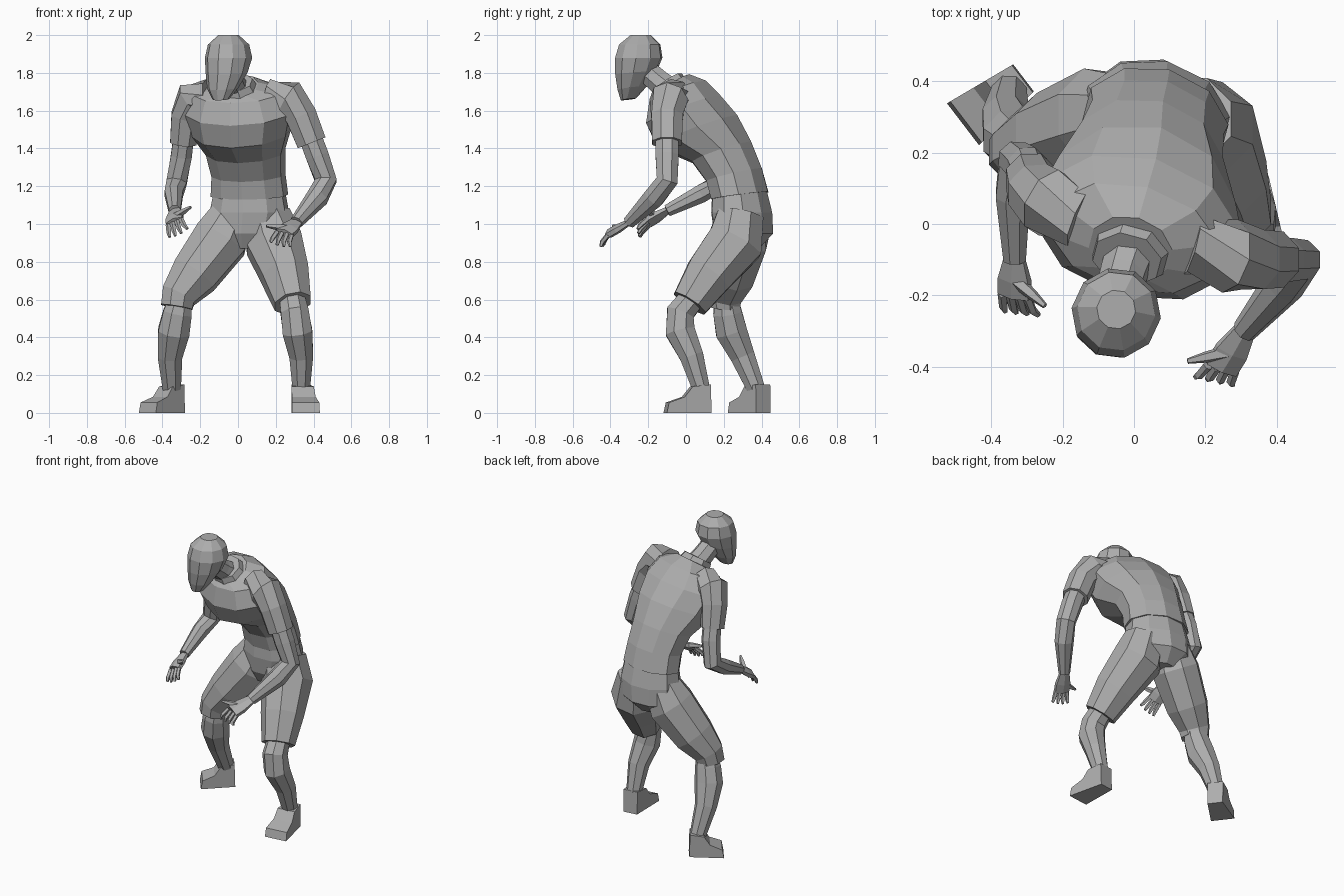
import bpy, bmesh, math
from mathutils import Vector, Matrix

if "Cube" in bpy.data.objects:
    bpy.data.objects.remove(bpy.data.objects["Cube"], do_unlink=True)

grey = bpy.data.materials.new("plain_grey")
grey.use_nodes = True
COLOUR = (0.42, 0.42, 0.42, 1)
grey.diffuse_color = COLOUR
grey.node_tree.nodes["Principled BSDF"].inputs["Base Color"].default_value = COLOUR


def finish(name, bm):
    bmesh.ops.recalc_face_normals(bm, faces=bm.faces)
    mesh = bpy.data.meshes.new(name)
    bm.to_mesh(mesh)
    bm.free()
    mesh.materials.append(grey)
    obj = bpy.data.objects.new(name, mesh)
    bpy.context.collection.objects.link(obj)
    return obj


def loft(name, rings, sides):
    """Skin a list of (matrix, half width, half depth) rings."""
    bm = bmesh.new()
    loops = []
    for mat, w, d in rings:
        angles = [math.tau * (i + 0.5) / sides for i in range(sides)]
        loops.append([bm.verts.new(mat @ Vector((w * math.cos(a), d * math.sin(a), 0)))
                      for a in angles])
    for a, b in zip(loops, loops[1:]):
        for i in range(sides):
            j = (i + 1) % sides
            bm.faces.new((a[i], a[j], b[j], b[i]))
    bm.faces.new(loops[0])
    bm.faces.new(loops[-1])
    return finish(name, bm)


def body(name, rows, yaw, sides=10):
    """Rows: x, y, z, half width, half depth, forward pitch."""
    rings = []
    for x, y, z, w, d, pitch in rows:
        mat = (Matrix.Translation((x, y, z)) @ Matrix.Rotation(math.radians(yaw), 4, 'Z')
               @ Matrix.Rotation(math.radians(pitch), 4, 'X'))
        rings.append((mat, w, d))
    return loft(name, rings, sides)


def limb(name, rows, sides=8, flat=1.0, side_axis=(1, 0, 0)):
    """Tube along x, y, z points with a radius at each; flat squashes its depth."""
    pts = [Vector(r[:3]) for r in rows]
    rings = []
    for i, p in enumerate(pts):
        t = (pts[min(i + 1, len(pts) - 1)] - pts[max(i - 1, 0)]).normalized()
        u = Vector(side_axis)
        u = (u - t * u.dot(t)).normalized()
        v = t.cross(u)
        mat = Matrix((u, v, t)).transposed().to_4x4()
        mat.translation = p
        rings.append((mat, rows[i][3], rows[i][3] * flat))
    return loft(name, rings, sides)


# torso in a shirt, leaning forward
body("shirt", [
    (.06, .285, 1.15, .21, .155, 8), (.055, .255, 1.26, .20, .155, 14),
    (.04, .19, 1.38, .215, .17, 20), (.02, .06, 1.49, .27, .235, 22),
    (.01, -.01, 1.60, .30, .215, 22), (0, -.04, 1.70, .25, .16, 22),
    (-.01, -.07, 1.73, .12, .11, 35)], -15)
body("collar", [(0, -.07, 1.69, .12, .11, 35), (-.02, -.10, 1.75, .10, .09, 35)], -15, 8)

# head and neck
limb("neck", [(0, -.05, 1.68, .075), (-.03, -.14, 1.75, .068), (-.05, -.21, 1.81, .065)])
body("head", [
    (-.09, -.305, 1.66, .045, .04, 8), (-.08, -.285, 1.72, .085, .078, 8),
    (-.06, -.265, 1.80, .112, .112, 5), (-.05, -.25, 1.88, .126, .128, 0),
    (-.05, -.245, 1.95, .11, .112, 0), (-.05, -.24, 2.0, .055, .055, 0)], -25)

# shorts: hips and two legs
body("shorts_hips", [
    (.06, .28, 1.19, .19, .145, 6), (.06, .295, 1.06, .215, .165, 0),
    (.05, .305, .95, .20, .16, 0), (.04, .29, .87, .09, .10, 0)], -12)
limb("left_shorts_leg", [
    (.155, .29, 1.05, .13), (.19, .26, .90, .16), (.25, .12, .73, .135), (.29, .02, .58, .105)])
limb("right_shorts_leg", [
    (-.03, .31, 1.05, .12), (-.09, .29, .92, .155), (-.23, .24, .73, .135),
    (-.315, .205, .62, .10), (-.325, .20, .56, .09)])

# shins
limb("left_shin", [
    (.28, .05, .63, .07), (.30, -.03, .53, .08), (.315, -.03, .43, .085),
    (.335, .03, .30, .068), (.335, .08, .13, .05)])
limb("right_shin", [
    (-.30, .21, .63, .06), (-.32, .22, .53, .082), (-.34, .24, .43, .09),
    (-.36, .30, .30, .07), (-.35, .37, .13, .052)])


def foot(name, heel, toe):
    """Extrude a shoe side profile between heel and toe points."""
    heel, toe = Vector((*heel, 0)), Vector((*toe, 0))
    along = toe - heel
    side = along.cross(Vector((0, 0, 1))).normalized()
    profile = [(0, .01), (.02, .16), (.42, .15), (.6, .095), (.95, .065), (1, .01)]
    bm = bmesh.new()
    rows = []
    for s in (-1, 1):
        rows.append([bm.verts.new(heel + along * t + side * s * (.048 + .026 * t)
                                  + Vector((0, 0, max(z - .01, 0)))) for t, z in profile])
    for i in range(len(profile)):
        j = (i + 1) % len(profile)
        bm.faces.new((rows[0][i], rows[0][j], rows[1][j], rows[1][i]))
    for row in rows:
        bm.faces.new(row)
    finish(name, bm)


foot("left_foot", (.33, .13), (.36, -.11))
foot("right_foot", (-.31, .41), (-.48, .28))

# arms: sleeves and bare arms
limb("left_sleeve", [
    (.16, -.06, 1.68, .09), (.27, -.09, 1.66, .105), (.335, -.10, 1.57, .09), (.39, -.10, 1.43, .085)])
limb("left_arm", [
    (.36, -.10, 1.52, .065), (.42, -.10, 1.36, .066), (.465, -.10, 1.23, .062),
    (.42, -.17, 1.14, .06), (.31, -.30, 1.01, .036)])
limb("right_sleeve", [
    (-.15, .02, 1.68, .09), (-.24, .06, 1.66, .10), (-.275, .09, 1.57, .085), (-.29, .13, 1.43, .075)])
limb("right_arm", [
    (-.28, .11, 1.52, .058), (-.30, .16, 1.36, .06), (-.325, .18, 1.22, .058),
    (-.34, .08, 1.16, .052), (-.335, -.10, 1.07, .034)])


def hand(side, wrist, knuckle, tip, spread, thumb):
    """Flat palm, four curled fingers fanned along spread, and a thumb."""
    wrist, knuckle, tip, spread = map(Vector, (wrist, knuckle, tip, spread))
    mid = wrist.lerp(knuckle, .55)
    limb(side + "_palm", [(*wrist, .036), (*mid, .054), (*knuckle, .054)], 6, .45, spread)
    for i, label in enumerate(("index", "middle", "ring", "little")):
        k = (i - 1.5) / 1.5
        base = knuckle + spread * k * .04
        end = tip + spread * k * .055 + Vector((0, 0, .012 * abs(k)))
        bend = base.lerp(end, .5) + (knuckle - wrist).normalized() * .016
        limb(f"{side}_{label}_finger", [(*base, .014), (*bend, .013), (*end, .008)], 5)
    end = Vector(thumb)
    limb(side + "_thumb", [(*mid, .022), (*mid.lerp(end, .6), .016), (*end, .008)], 5, 1, (0, 0, 1))


hand("left", (.31, -.30, 1.01), (.245, -.405, .95), (.225, -.44, .88), (.95, -.2, -.2), (.15, -.385, .99))
hand("right", (-.335, -.10, 1.07), (-.335, -.20, 1.01), (-.315, -.25, .94), (-.85, .1, -.4), (-.25, -.23, 1.09))
